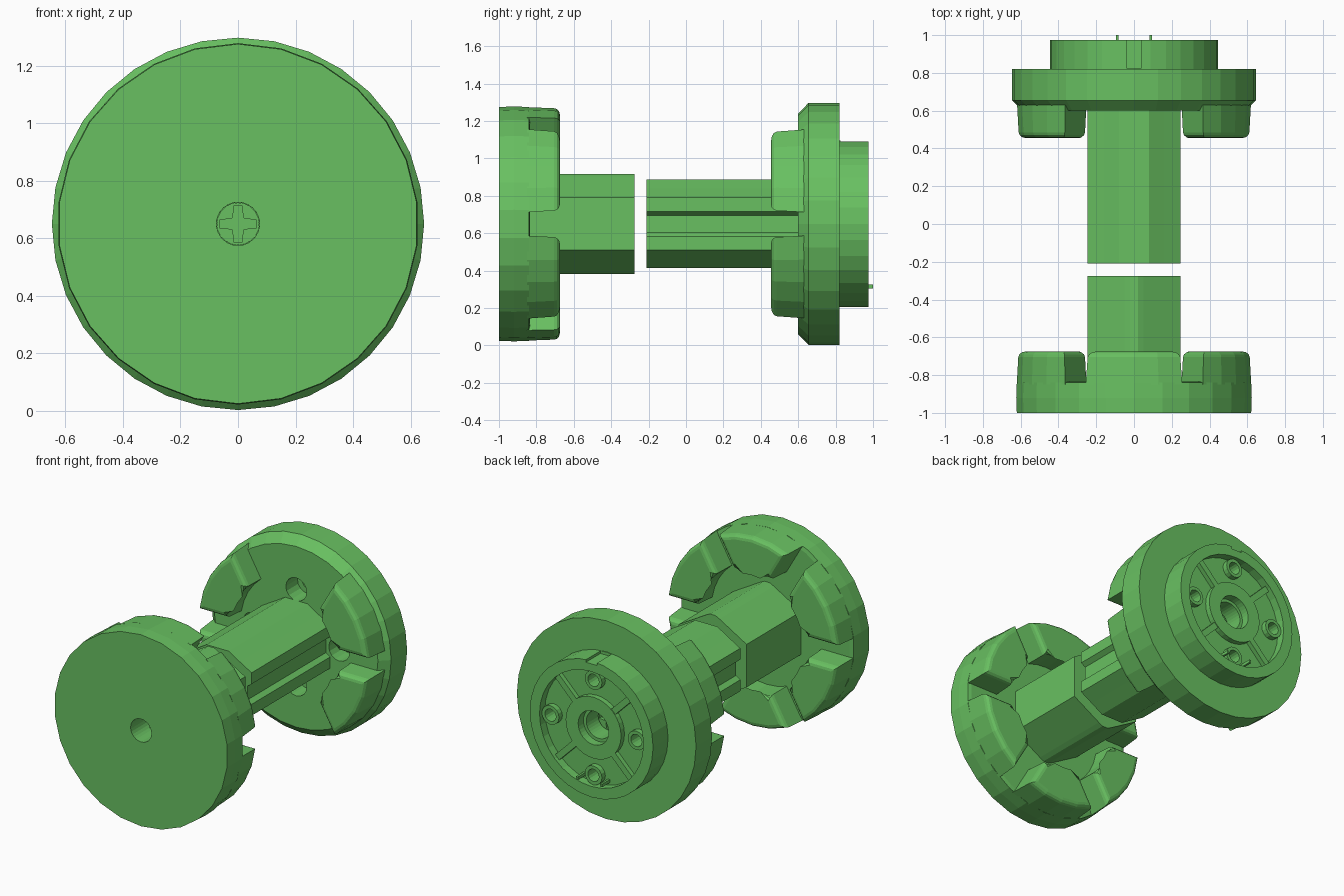
import bpy, bmesh
from math import sin, cos, pi, radians, asin

if "Cube" in bpy.data.objects:
    bpy.data.objects.remove(bpy.data.objects["Cube"])

CZ = 0.65  # height of the common axis, which runs along y
mat = bpy.data.materials.new("green")
mat.diffuse_color = (0.14, 0.53, 0.12, 1)
mat.use_nodes = True
mat.node_tree.nodes["Principled BSDF"].inputs["Base Color"].default_value = mat.diffuse_color


def finish(name, bm, pos=(0, 0)):
    bmesh.ops.remove_doubles(bm, verts=bm.verts, dist=1e-5)
    bmesh.ops.recalc_face_normals(bm, faces=bm.faces)
    me = bpy.data.meshes.new(name)
    bm.to_mesh(me)
    bm.free()
    me.materials.append(mat)
    ob = bpy.data.objects.new(name, me)
    ob.location = (pos[0], 0, CZ + pos[1])
    bpy.context.collection.objects.link(ob)
    return ob


def lathe(name, profile, segs, pos=(0, 0), closed=False):
    """Revolve (y, r) points about the y axis."""
    bm = bmesh.new()
    rings = [[bm.verts.new((r * sin(2 * pi * i / segs), y, r * cos(2 * pi * i / segs)))
              for i in range(segs)] if r > 0 else [bm.verts.new((0, y, 0))] * segs
             for y, r in profile]
    pairs = list(zip(rings, rings[1:]))
    if closed:
        pairs.append((rings[-1], rings[0]))
    for a, b in pairs:
        for i in range(segs):
            j = (i + 1) % segs
            quad = list(dict.fromkeys([a[i], a[j], b[j], b[i]]))
            bm.faces.new(quad)
    return finish(name, bm, pos)


def prism(name, pts, y0, y1, pos=(0, 0), taper=1.0, bevel=0.0):
    """Extrude (x, z) points along y; the y1 end can shrink and be rounded."""
    bm = bmesh.new()
    n = len(pts)
    cx, cz = sum(p[0] for p in pts) / n, sum(p[1] for p in pts) / n
    a = [bm.verts.new((x, y0, z)) for x, z in pts]
    b = [bm.verts.new((cx + (x - cx) * taper, y1, cz + (z - cz) * taper)) for x, z in pts]
    bm.faces.new(a)
    tip = bm.faces.new(b)
    for i in range(n):
        j = (i + 1) % n
        bm.faces.new((a[i], a[j], b[j], b[i]))
    if bevel:
        bmesh.ops.bevel(bm, geom=list(tip.edges), offset=bevel, segments=3,
                        profile=0.5, affect='EDGES', clamp_overlap=True)
    return finish(name, bm, pos)


def cut(ob, cutters):
    for c in cutters:
        c.hide_render = True
        m = ob.modifiers.new("cut", 'BOOLEAN')
        m.operation, m.object, m.solver = 'DIFFERENCE', c, 'EXACT'
        bpy.context.view_layer.objects.active = ob
        bpy.ops.object.modifier_apply(modifier=m.name)
        bpy.data.objects.remove(c)


def cyl(name, y0, y1, r, segs=16, pos=(0, 0)):
    return lathe(name, [(y0, 0), (y0, r), (y1, r), (y1, 0)], segs, pos)


def mirror4(quarter):
    """Complete an outline from its +x +z quarter, listed from the side to the top."""
    right = [(x, -z) for x, z in quarter[::-1]] + quarter
    return right + [(-x, z) for x, z in right[::-1]]


def lug(name, deg, y0, y1, ro, ri=0.40, gap=0.063):
    """Ring segment between two parallel-sided radial gaps."""
    pts = []
    for r, order in ((ro, 1), (ri, -1)):
        h = radians(30) - asin(gap / r)
        pts += [(r * cos(radians(deg) + order * h * t), r * sin(radians(deg) + order * h * t))
                for t in (-1, -0.5, 0, 0.5, 1)]
    prism(name, pts, y0, y1, taper=0.95, bevel=0.03)


# Front disc with a central screw hole
lathe("front_disc", [(-1, 0.075), (-1, 0.625), (-0.92, 0.628), (-0.84, 0.625),
                     (-0.835, 0.6), (-0.835, 0.075)], 26, closed=True)
for k in range(6):
    lug("front_lug", 30 + 60 * k, -0.85, -0.675, 0.624)

# Front hexagonal shaft, rounded at top and bottom, bored for the screw
front_shaft = prism("front_shaft", mirror4([(0.245, 0.14), (0.05, 0.253), (0.02, 0.268)]),
                    -0.84, -0.275)
cut(front_shaft, [cyl("cutter", -0.9, -0.45, 0.0755), cyl("cutter", -0.5, -0.2, 0.04)])


# Cross-headed screws
def screw(name, y_face, y_back, flip):
    head = cyl(name, min(y_face, y_back), max(y_face, y_back), 0.074, 20)
    a, w = 0.064, 0.014
    f = 0.008
    q = [(a, w), (w + f, w + f * 0.5), (w + f * 0.5, w + f), (w, a)]
    cut(head, [prism("cutter", mirror4(q), y_face - 0.02, y_face + 0.02)])


screw("front_screw", -0.60, -0.52, 1)
screw("rear_screw", 0.80, 0.73, -1)

# Rear shaft: truncated hexagon with a groove along each side
prism("rear_shaft", mirror4([(0.215, 0.045), (0.245, 0.066), (0.245, 0.14),
                             (0.16, 0.189), (0.08, 0.237)]), -0.21, 0.61)

# Rear flange, boss and recessed back
flange = lathe("rear_flange", [(0.6, 0), (0.6, 0.59), (0.655, 0.647), (0.82, 0.647),
                               (0.82, 0.445), (0.975, 0.445), (0.975, 0.375), (0.92, 0.375),
                               (0.92, 0.20), (0.955, 0.20), (0.955, 0.11), (0.90, 0.11),
                               (0.90, 0.09), (0.72, 0.09), (0.72, 0)], 32)
holes = [(0.31 * cos(k * pi / 2), 0.31 * sin(k * pi / 2)) for k in range(4)]
for p in holes:
    cut(flange, [cyl("cutter", 0.5, 0.72, 0.075, 16, p), cyl("cutter", 0.7, 1.0, 0.04, 16, p)])
# Notch in the top of the boss rim
cut(flange, [prism("cutter", [(-0.04, 0.425), (0.04, 0.425), (0.04, 0.5), (-0.04, 0.5)],
                   0.825, 1.0)])

for deg in (30, 150, 210, 330):
    lug("rear_lug", deg, 0.63, 0.455, 0.622)

# Screw sleeves and diagonal ribs in the recess
for p in holes:
    lathe("screw_sleeve", [(0.91, 0.04), (0.91, 0.062), (0.955, 0.062), (0.955, 0.04)],
          16, p, closed=True)
for k in range(4):
    t = pi / 4 + k * pi / 2
    u, v = (cos(t), sin(t)), (-sin(t) * 0.02, cos(t) * 0.02)
    prism("recess_rib", [(r * u[0] + s * v[0], r * u[1] + s * v[1])
                         for r, s in ((0.19, -1), (0.38, -1), (0.38, 1), (0.19, 1))], 0.91, 0.95)

# Two small clips that stand out behind the boss
for x in (-0.088, 0.088):
    prism("clip", [(x - 0.007, -0.345), (x + 0.007, -0.345),
                   (x + 0.007, -0.325), (x - 0.007, -0.325)], 0.91, 1.0)
